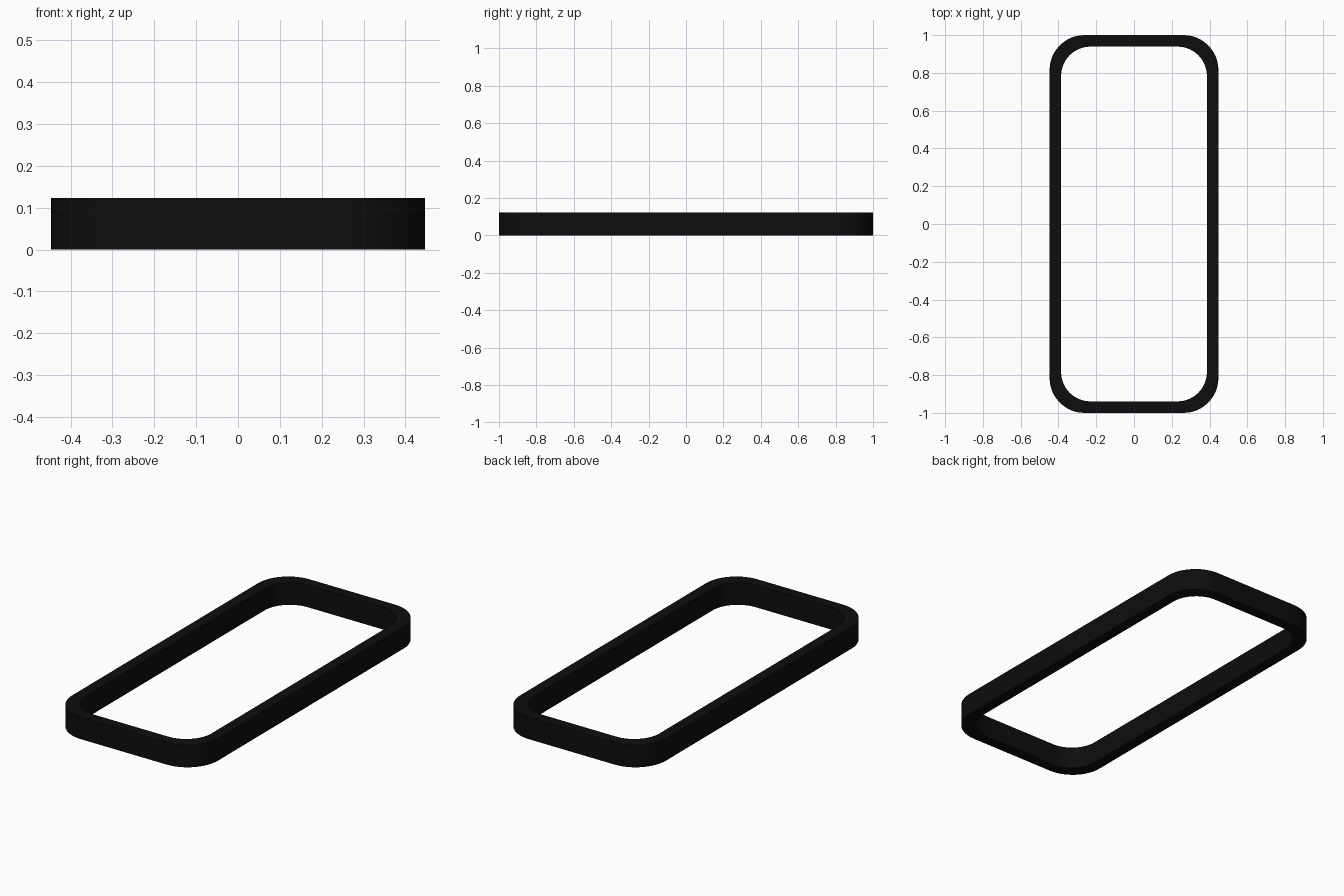
import bpy, bmesh, math

if "Cube" in bpy.data.objects:
    bpy.data.objects.remove(bpy.data.objects["Cube"])

HALF_X, HALF_Y, HEIGHT, WALL = 0.447, 1.0, 0.123, 0.061
SEG = 12


def rounded_rect(hx, hy, r):
    pts = []
    for i, (sx, sy) in enumerate([(1, 1), (-1, 1), (-1, -1), (1, -1)]):
        for k in range(SEG + 1):
            a = math.pi / 2 * (i + k / SEG)
            pts.append((sx * (hx - r) + r * math.cos(a), sy * (hy - r) + r * math.sin(a)))
    return pts


# Four matching loops: outer and inner wall, bottom and top
outer = rounded_rect(HALF_X, HALF_Y, 0.185)
inner = rounded_rect(HALF_X - WALL, HALF_Y - WALL, 0.155)
bm = bmesh.new()
loops = [[bm.verts.new((x, y, z)) for x, y in pts]
         for pts, z in ((outer, 0), (outer, HEIGHT), (inner, HEIGHT), (inner, 0))]

# Bridge the loops into a closed band
n = len(outer)
for j in range(4):
    a, b = loops[j], loops[(j + 1) % 4]
    for i in range(n):
        k = (i + 1) % n
        bm.faces.new((a[i], a[k], b[k], b[i]))
bmesh.ops.recalc_face_normals(bm, faces=bm.faces)
mesh = bpy.data.meshes.new("rounded_frame")
bm.to_mesh(mesh)
bm.free()
frame = bpy.data.objects.new("rounded_frame", mesh)
bpy.context.collection.objects.link(frame)

# Near-black finish
mat = bpy.data.materials.new("black")
mat.diffuse_color = (0.004, 0.004, 0.004, 1)
mat.use_nodes = True
mat.node_tree.nodes["Principled BSDF"].inputs["Base Color"].default_value = mat.diffuse_color
mesh.materials.append(mat)

# Smooth corners, crisp rims
bpy.context.view_layer.objects.active = frame
frame.select_set(True)
bpy.ops.object.shade_smooth_by_angle(angle=math.radians(35))
